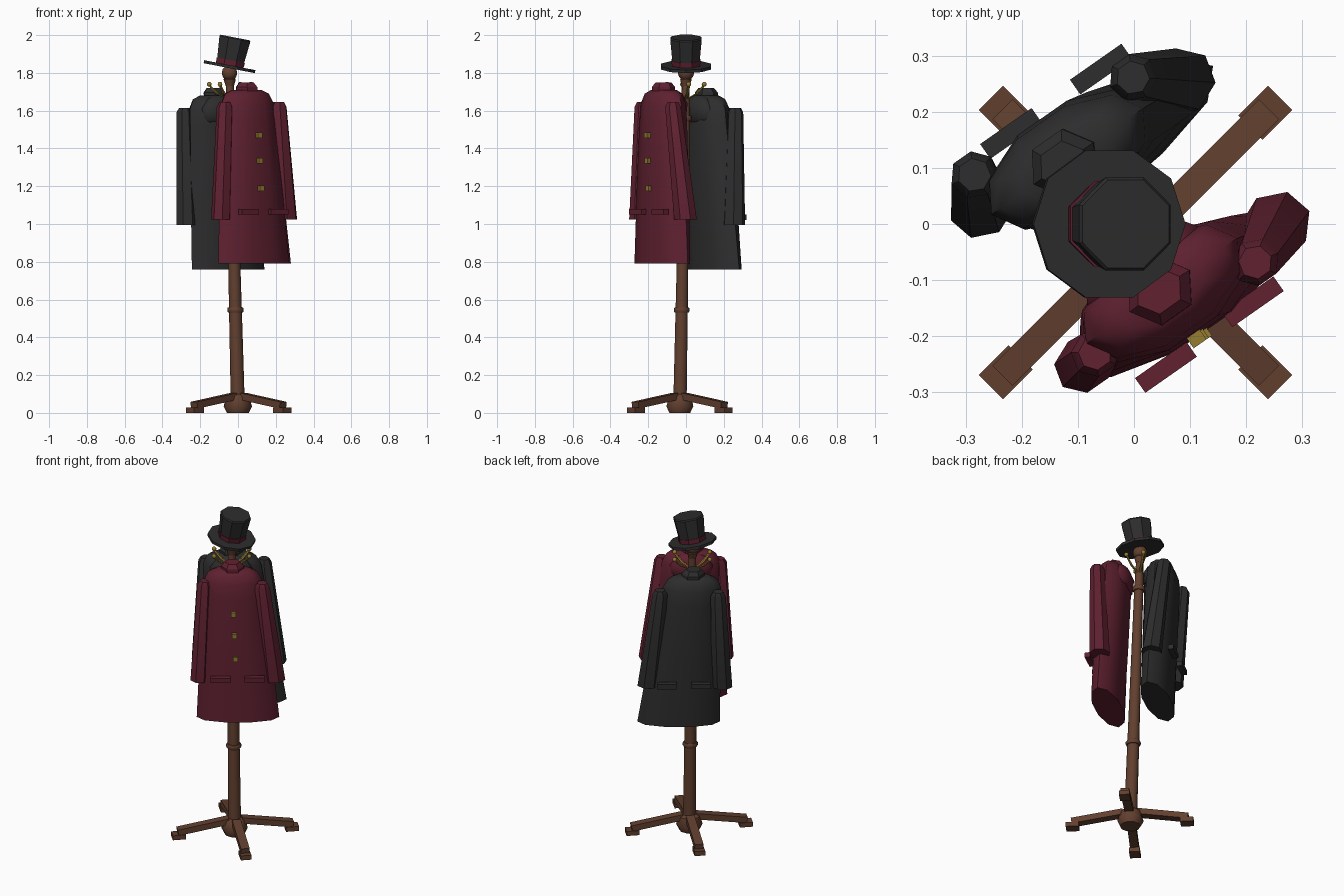
import bpy, bmesh, math
from mathutils import Matrix, Vector

if "Cube" in bpy.data.objects:
    bpy.data.objects.remove(bpy.data.objects["Cube"], do_unlink=True)


def material(name, rgb):
    m = bpy.data.materials.new(name)
    m.use_nodes = True
    m.diffuse_color = (*rgb, 1)
    m.node_tree.nodes["Principled BSDF"].inputs["Base Color"].default_value = (*rgb, 1)
    return m


RED = material("burgundy cloth", (0.115, 0.015, 0.030))
BLACK = material("black cloth", (0.026, 0.026, 0.026))
WOOD = material("brown wood", (0.120, 0.050, 0.028))
GOLD = material("brass", (0.30, 0.20, 0.03))


def finish(name, bm, mat, M, smooth=None):
    bm.transform(M)
    bmesh.ops.recalc_face_normals(bm, faces=bm.faces)
    me = bpy.data.meshes.new(name)
    bm.to_mesh(me)
    bm.free()
    me.materials.append(mat)
    ob = bpy.data.objects.new(name, me)
    bpy.context.collection.objects.link(ob)
    if smooth:
        bpy.ops.object.select_all(action="DESELECT")
        ob.select_set(True)
        bpy.context.view_layer.objects.active = ob
        bpy.ops.object.shade_smooth_by_angle(angle=math.radians(smooth))
    return ob


def loft(name, mat, rings, sides=8, M=Matrix(), smooth=None):
    """Skin elliptical rings given as (x, y, z, radius_x, radius_y)."""
    bm = bmesh.new()
    loops = []
    for x, y, z, a, b in rings:
        angles = [math.tau * (i + 0.5) / sides for i in range(sides)]
        loops.append([bm.verts.new((x + a * math.sin(t), y + b * math.cos(t), z))
                      for t in angles])
    for lo, hi in zip(loops, loops[1:]):
        for i in range(sides):
            j = (i + 1) % sides
            bm.faces.new((lo[i], lo[j], hi[j], hi[i]))
    bm.faces.new(loops[0])
    bm.faces.new(loops[-1])
    return finish(name, bm, mat, M, smooth)


def box(name, mat, centre, size, M=Matrix()):
    bm = bmesh.new()
    bmesh.ops.create_cube(bm, size=1)
    return finish(name, bm, mat, M @ Matrix.Translation(centre) @ Matrix.Diagonal((*size, 1)))


def ball(name, mat, centre, radius, M=Matrix()):
    bm = bmesh.new()
    bmesh.ops.create_uvsphere(bm, u_segments=10, v_segments=6, radius=radius)
    return finish(name, bm, mat, M @ Matrix.Translation(centre), 60)


# Leaning pole, collars and finial
def pole_at(z):
    t = z / 1.8
    return (-0.045 * t, -0.033 + 0.033 * t)


def turned(name, profile, sides=10):
    return loft(name, WOOD, [(*pole_at(z), z, r, r) for z, r in profile], sides, smooth=40)


turned("base_hub", [(0, 0.058), (0.035, 0.075), (0.09, 0.06), (0.10, 0.045)])
turned("pole", [(0.05, 0.037), (0.54, 0.034), (1.56, 0.026), (1.78, 0.02)])
for i, (z, r) in enumerate([(0.545, 0.043), (1.56, 0.036)]):
    turned(f"pole_ring_{i}", [(z - 0.014, r - 0.004), (z - 0.008, r), (z + 0.008, r),
                              (z + 0.014, r - 0.004)])
turned("finial_cup", [(1.73, 0.022), (1.765, 0.032), (1.785, 0.022)])
ball("finial_ball", WOOD, (*pole_at(1.8), 1.80), 0.043)

# Four splayed legs with feet
for i in range(4):
    M = Matrix.Translation((0.003, -0.033, 0)) @ Matrix.Rotation(math.radians(45 + 90 * i), 4, "Z")
    box(f"leg_{i}", WOOD, (0.185, 0, 0.064), (0.30, 0.05, 0.036),
        M @ Matrix.Translation((0.185, 0, 0.064)) @ Matrix.Rotation(math.radians(9), 4, "Y")
        @ Matrix.Translation((-0.185, 0, -0.064)))
    box(f"foot_{i}", WOOD, (0.327, 0, 0.014), (0.075, 0.061, 0.028), M)

# Tilted top hat
hat = Matrix.Translation((-0.045, 0, 1.833)) @ Matrix.Rotation(math.radians(11), 4, "Y")
loft("hat_brim", BLACK, [(0, 0, -0.008, 0.138, 0.138), (0, 0, 0.008, 0.138, 0.138)], 10, hat)
loft("hat_crown", BLACK, [(0, 0, 0, 0.075, 0.075), (0, 0, 0.15, 0.09, 0.09),
                          (0, 0, 0.157, 0.085, 0.085)], 8, hat)
loft("hat_band", RED, [(0, 0, 0.005, 0.08, 0.08), (0, 0, 0.035, 0.083, 0.083)], 8, hat)


# Coat frame: x runs across the shoulders, y points out of the coat's front
def coat_frame(side):
    c, s = math.cos(math.radians(35)), math.sin(math.radians(35))
    return Matrix(((c, side * s, 0, 0), (s, -side * c, 0, 0), (0, 0, 1, 0), (0, 0, 0, 1)))


def coat(name, mat, side, top, hem, drop, sleeves, pockets):
    M = coat_frame(side)

    def at(z, a, b):
        t = (z - 0.79) / 0.9
        p = Vector(hem).lerp(Vector(top), t)
        return (p.x, p.y, z - drop, a, b)

    loft(name + "_body", mat, [at(0.79, 0.235, 0.08), at(1.20, 0.203, 0.09),
                               at(1.55, 0.172, 0.095), at(1.64, 0.165, 0.088),
                               at(1.69, 0.14, 0.07), at(1.71, 0.09, 0.05)], 10, M, 50)
    loft(name + "_collar", mat, [at(1.68, 0.065, 0.06), at(1.725, 0.065, 0.06),
                                 at(1.75, 0.045, 0.04)], 6, M)
    # Rounded yoke sagging toward the pole
    x, y = top
    loft(name + "_yoke", mat, [(x, y - 0.05, z - drop, a, b) for z, a, b in
                               [(1.55, 0.09, 0.03), (1.59, 0.12, 0.055), (1.64, 0.125, 0.06),
                                (1.69, 0.085, 0.04), (1.71, 0.04, 0.02)]], 10, M, 60)
    for label, (sx, sy, ex, ey, r) in zip(("near_sleeve", "far_sleeve"), sleeves):
        loft(f"{name}_{label}", mat, [(ex, ey, 1.025 - drop, r, r * 0.9),
                                      (sx, sy, 1.62 - drop, 0.044, 0.042),
                                      (sx, sy, 1.645 - drop, 0.03, 0.03)], 7, M, 35)
    for i, (px, py) in enumerate(pockets):
        box(f"{name}_pocket_{i}", mat, (px, py, 1.065 - drop), (0.112, 0.032, 0.03), M)
    return M


front = coat("red_coat", RED, 1, (-0.03, 0.125), (0.0, 0.153), 0.0,
             [(-0.189, 0.149, -0.217, 0.154, 0.055), (0.138, 0.18, 0.205, 0.147, 0.066)],
             [(-0.10, 0.242), (0.094, 0.235)])
coat("black_coat", BLACK, -1, (-0.038, 0.16), (0.042, 0.15), 0.03,
     [(-0.183, 0.235, -0.205, 0.18, 0.06), (0.148, 0.215, 0.212, 0.16, 0.066)],
     [(-0.087, 0.258), (0.11, 0.26)])

# Brass buttons down the front of the red coat
for i, (x, z) in enumerate([(-0.026, 1.47), (-0.021, 1.335), (-0.014, 1.19)]):
    box(f"button_{i}", GOLD, (x, 0.23, z), (0.028, 0.025, 0.028), front)

# Brass hooks around the pole top
px, py = pole_at(1.68)
hooks = Matrix.Translation((px, py, 0)) @ coat_frame(1)
for i, (sx, sy) in enumerate([(-1, -1), (-1, 1), (1, -1), (1, 1)]):
    loft(f"hook_{i}", GOLD, [(0, 0, 1.655, 0.01, 0.008),
                             (sx * 0.06, sy * 0.03, 1.69, 0.011, 0.008),
                             (sx * 0.10, sy * 0.05, 1.735, 0.009, 0.007)], 6, hooks)
    ball(f"hook_tip_{i}", GOLD, (sx * 0.10, sy * 0.05, 1.74), 0.013, hooks)
